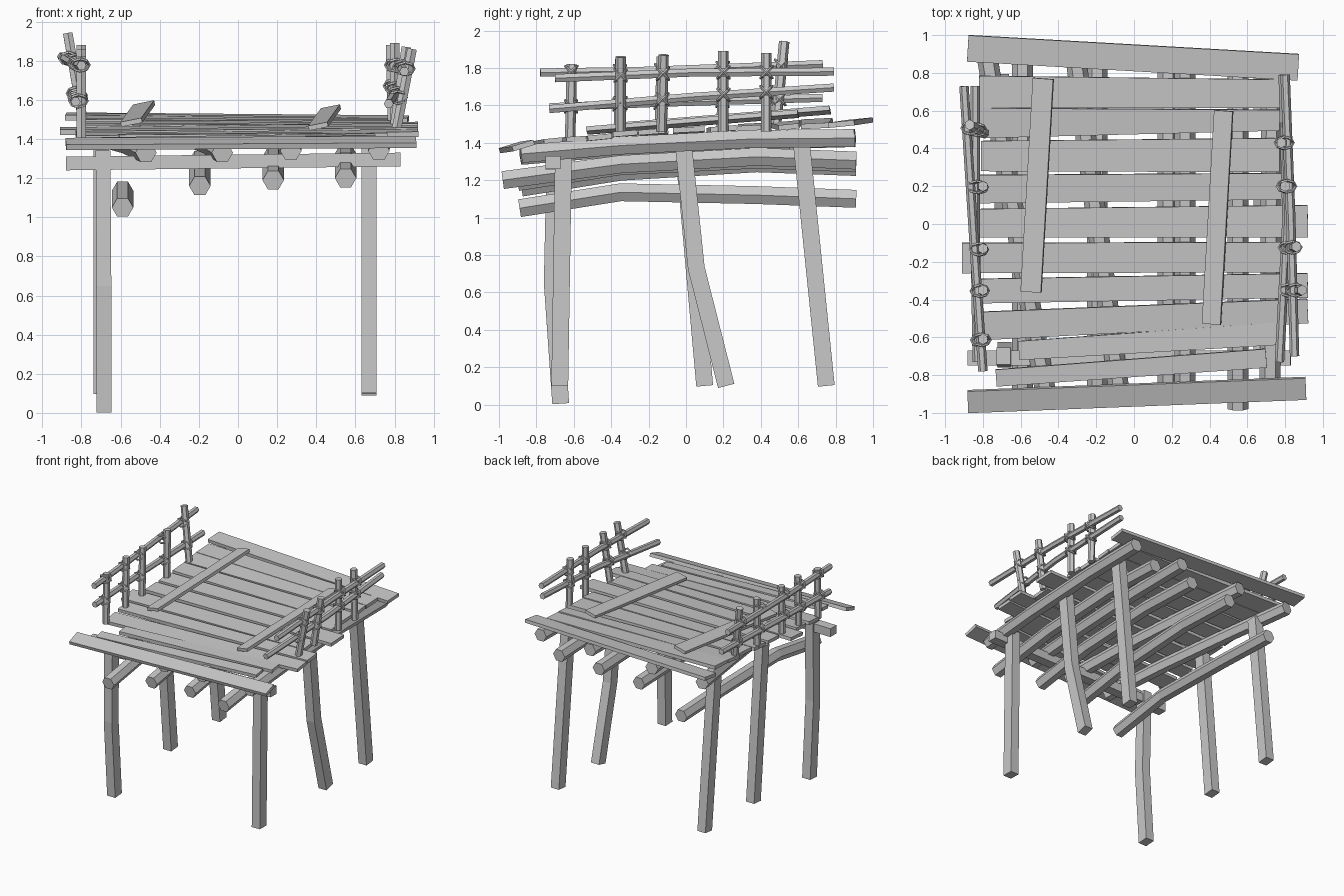
import bpy, bmesh, math
from mathutils import Vector

cube = bpy.data.objects.get("Cube")
if cube:
    bpy.data.objects.remove(cube, do_unlink=True)

wood = bpy.data.materials.new("weathered_grey_wood")
wood.use_nodes = True
GREY = (0.58, 0.58, 0.58, 1)
wood.diffuse_color = GREY
wood.node_tree.nodes["Principled BSDF"].inputs["Base Color"].default_value = GREY


def polygon(sides, radius, turn=0.0):
    """Regular cross-section."""
    return [(radius * math.cos(turn + math.tau * i / sides),
             radius * math.sin(turn + math.tau * i / sides)) for i in range(sides)]


def rectangle(width, height, roll=0.0):
    """Rectangular cross-section, optionally rolled about its length."""
    c, s = math.cos(roll), math.sin(roll)
    corners = [(a * width / 2, b * height / 2) for a, b in ((-1, -1), (1, -1), (1, 1), (-1, 1))]
    return [(a * c - b * s, a * s + b * c) for a, b in corners]


def sweep(name, path, sections, ref=(0, 0, 1), closed=False):
    """Skin cross-sections along a path; ref sets the section's vertical."""
    path = [Vector(p) for p in path]
    count = len(path)
    if not isinstance(sections[0], list):
        sections = [sections] * count
    bm = bmesh.new()
    rings = []
    for i, p in enumerate(path):
        if closed:
            t = path[(i + 1) % count] - path[i - 1]
        else:
            t = path[min(i + 1, count - 1)] - path[max(i - 1, 0)]
        u = t.cross(Vector(ref)).normalized()
        v = u.cross(t).normalized()
        rings.append([bm.verts.new(p + u * a + v * b) for a, b in sections[i]])
    n = len(rings[0])
    for i in range(count if closed else count - 1):
        a, b = rings[i], rings[(i + 1) % count]
        for j in range(n):
            k = (j + 1) % n
            bm.faces.new((a[j], a[k], b[k], b[j]))
    if not closed:
        bm.faces.new(rings[0][::-1])
        bm.faces.new(rings[-1])
    bmesh.ops.recalc_face_normals(bm, faces=bm.faces)
    mesh = bpy.data.meshes.new(name)
    bm.to_mesh(mesh)
    bm.free()
    mesh.materials.append(wood)
    obj = bpy.data.objects.new(name, mesh)
    bpy.context.collection.objects.link(obj)
    return obj


# Six square legs, some bent
LEGS = {
    "front_left": [(0.67, -0.655, 1.35), (0.67, -0.675, 0.1)],
    "middle_left": [(0.67, -0.015, 1.4), (0.67, 0.055, 0.73), (0.67, 0.215, 0.1)],
    "back_left": [(0.67, 0.615, 1.42), (0.67, 0.75, 0.1)],
    "front_right": [(-0.69, -0.7, 1.34), (-0.685, -0.715, 0.65), (-0.685, -0.67, 0.005)],
    "middle_right": [(-0.7, -0.015, 1.38), (-0.7, 0.1, 0.1)],
    "back_right": [(-0.7, 0.615, 1.42), (-0.7, 0.75, 0.1)],
}
for side, path in LEGS.items():
    sweep("leg_" + side, path, rectangle(0.09, 0.075), ref=(1, 0, 0))

# Lower log beams, sagging at the front: x, front y, front z, back z
hexagon = polygon(6, 0.055)
for x, y, z, end in ((-0.59, -0.89, 1.05, 1.1), (-0.195, -0.88, 1.16, 1.27),
                     (0.18, -0.9, 1.19, 1.29), (0.55, -0.98, 1.2, 1.305)):
    sweep("lower_beam", [(x, y, z), (x, -0.35, z + 0.085),
                         (x, 0.38, end + 0.02), (x, 0.91, end)], hexagon)

# Upper log beams carrying the deck: front x, back x, front z
for x0, x1, z in ((-0.47, -0.78, 1.33), (-0.08, -0.31, 1.33), (0.27, 0.27, 1.34), (0.72, 0.73, 1.34)):
    dx = x1 - x0
    sweep("upper_beam", [(x0, -0.88, z), (x0 + dx * 0.3, -0.35, z + 0.045),
                         (x0 + dx * 0.7, 0.35, z + 0.08), (x1, 0.9, 1.425)], hexagon)

# Crossbar tying the front legs
sweep("front_crossbar", [(-0.88, -0.71, 1.275), (0.83, -0.71, 1.295)], rectangle(0.08, 0.07))

# Deck planks: left-hand end (x, y, z, width), right-hand end, roll
PLANKS = [
    ((-0.88, 0.93, 1.515), 0.14, (0.87, 0.83, 1.5), 0.14, 0.1),
    ((-0.82, 0.7, 1.515), 0.17, (0.77, 0.69, 1.49), 0.15, 0.05),
    ((-0.82, 0.535, 1.5), 0.16, (0.77, 0.55, 1.485), 0.11, 0.1),
    ((-0.81, 0.36, 1.49), 0.16, (0.77, 0.365, 1.48), 0.18, 0.05),
    ((-0.82, 0.185, 1.47), 0.15, (0.78, 0.2, 1.475), 0.14, 0.08),
    ((-0.82, 0.005, 1.46), 0.15, (0.92, 0.015, 1.47), 0.17, 0.05),
    ((-0.91, -0.18, 1.44), 0.16, (0.79, -0.175, 1.46), 0.16, 0.08),
    ((-0.83, -0.355, 1.43), 0.13, (0.92, -0.325, 1.45), 0.13, 0.08),
    ((-0.82, -0.54, 1.41), 0.15, (0.92, -0.46, 1.43), 0.13, 0.1),
    ((-0.61, -0.67, 1.41), 0.1, (0.76, -0.58, 1.42), 0.12, 0.05),
    ((-0.73, -0.815, 1.39), 0.09, (0.7, -0.71, 1.41), 0.1, 0.1),
    ((-0.88, -0.94, 1.375), 0.12, (0.91, -0.87, 1.385), 0.12, 0.3),
]
for start, w0, end, w1, roll in PLANKS:
    # sweep's sideways axis points to the front here, so the roll is negated
    sweep("deck_plank", [start, end],
          [rectangle(w0, 0.028, -roll), rectangle(w1, 0.028, -roll)])

# Loose planks lying across the deck
sweep("loose_plank_right", [(-0.545, -0.36, 1.485), (-0.48, 0.77, 1.575)], rectangle(0.11, 0.025, 0.2))
sweep("loose_plank_left", [(0.41, -0.53, 1.465), (0.475, 0.6, 1.555)], rectangle(0.1, 0.025, 0.2))


def at_y(path, y):
    """Point on a rail at a given depth."""
    for a, b in zip(path, path[1:]):
        if a[1] <= y <= b[1]:
            return Vector(a).lerp(Vector(b), (y - a[1]) / (b[1] - a[1]))


# Railings: rails, posts (base, top) and rope lashings at every joint
RAILS = {
    "left": [[(0.85, -0.7, 1.745), (0.83, 0.03, 1.775), (0.8, 0.79, 1.78)],
             [(0.77, -0.73, 1.58), (0.81, 0.03, 1.645), (0.79, 0.79, 1.695)]],
    "right": [[(-0.8, -0.78, 1.775), (-0.84, -0.2, 1.785), (-0.9, 0.73, 1.82)],
              [(-0.83, -0.73, 1.59), (-0.84, -0.1, 1.615), (-0.84, 0.73, 1.64)]],
}
POSTS = {
    "left": [((0.81, -0.35, 1.45), (0.89, -0.35, 1.86)), ((0.8, -0.13, 1.46), (0.86, -0.12, 1.87)),
             ((0.8, 0.2, 1.46), (0.8, 0.2, 1.89)), ((0.79, 0.43, 1.46), (0.78, 0.43, 1.88))],
    "right": [((-0.8, -0.62, 1.4), (-0.8, -0.61, 1.82)), ((-0.8, -0.36, 1.43), (-0.8, -0.35, 1.86)),
              ((-0.8, -0.14, 1.45), (-0.8, -0.13, 1.86)), ((-0.8, 0.19, 1.46), (-0.8, 0.2, 1.88)),
              ((-0.79, 0.48, 1.48), (-0.87, 0.525, 1.94))],
}
for side in ("left", "right"):
    for rail in RAILS[side]:
        sweep("rail_" + side, rail, polygon(6, 0.025))
    for base, top in POSTS[side]:
        sweep("post_" + side, [base, top], polygon(6, 0.028), ref=(1, 0, 0))
        for rail in RAILS[side]:
            hit = at_y(rail, (base[1] + top[1]) / 2)
            f = (hit.z - base[2]) / (top[2] - base[2])
            centre = (hit + Vector(base).lerp(Vector(top), f)) / 2
            for slant in (-1, 1):
                across, along = Vector((1, 0, 0)), Vector((0, 0.7, 0.7 * slant))
                loop = [centre + across * a + along * b for a, b in polygon(8, 0.045)]
                sweep("lashing_" + side, loop, polygon(5, 0.008),
                      ref=across.cross(along), closed=True)
